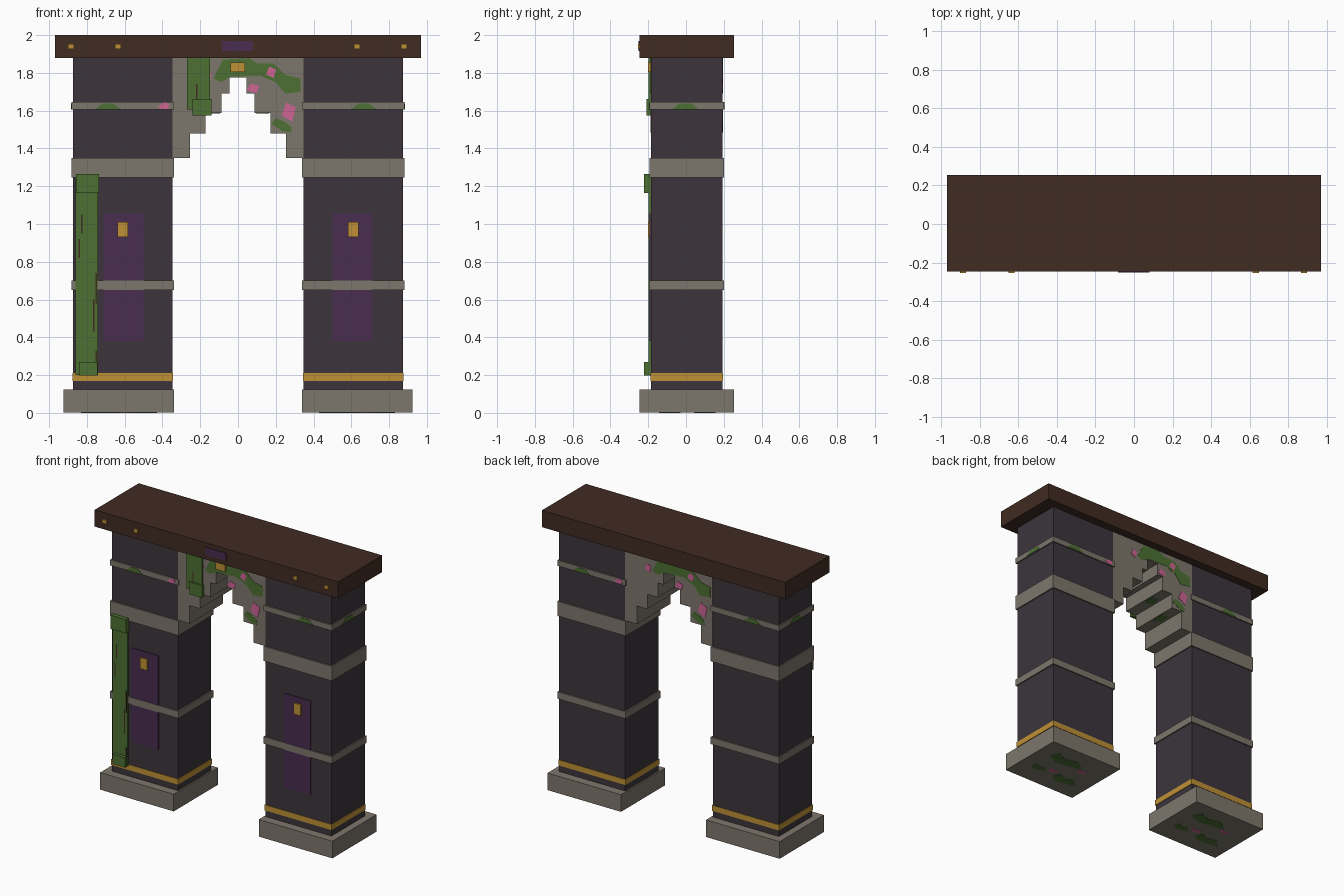
import bpy, bmesh
from math import pi
from mathutils import Matrix, Vector

if "Cube" in bpy.data.objects:
    bpy.data.objects.remove(bpy.data.objects["Cube"])

MID = 0.004      # depth centre of the structure
HALF = 0.189     # half depth of the pillars
FRONT = MID - HALF


def material(name, r, g, b):
    m = bpy.data.materials.new(name)
    m.use_nodes = True
    m.diffuse_color = (r, g, b, 1)
    m.node_tree.nodes["Principled BSDF"].inputs["Base Color"].default_value = (r, g, b, 1)
    return m


CHARCOAL = material("charcoal brick", 0.045, 0.036, 0.045)
STONE = material("grey stone", 0.207, 0.184, 0.15)
WOOD = material("dark wood", 0.052, 0.025, 0.016)
PURPLE = material("purple cloth", 0.066, 0.026, 0.078)
GOLD = material("gold", 0.52, 0.28, 0.035)
GREEN = material("leaf green", 0.072, 0.16, 0.032)
PINK = material("blossom pink", 0.62, 0.127, 0.30)


def finish(name, bm, mat):
    bmesh.ops.recalc_face_normals(bm, faces=bm.faces)
    mesh = bpy.data.meshes.new(name)
    bm.to_mesh(mesh)
    bm.free()
    mesh.materials.append(mat)
    obj = bpy.data.objects.new(name, mesh)
    bpy.context.collection.objects.link(obj)
    return obj


def box(name, mat, x, y, z):
    """Box from (low, high) pairs along each axis."""
    bm = bmesh.new()
    bmesh.ops.create_cube(bm, size=1)
    for v in bm.verts:
        v.co = [(a + b) / 2 + c * (b - a) for (a, b), c in zip((x, y, z), v.co)]
    return finish(name, bm, mat)


def prism(name, mat, outline, near, far, matrix=Matrix()):
    """Extrude an x-z outline from depth near to depth far."""
    bm = bmesh.new()
    face = bm.faces.new([bm.verts.new((u, near, v)) for u, v in outline])
    ext = bmesh.ops.extrude_face_region(bm, geom=[face])
    verts = [g for g in ext["geom"] if isinstance(g, bmesh.types.BMVert)]
    bmesh.ops.translate(bm, vec=(0, far - near, 0), verts=verts)
    bmesh.ops.transform(bm, matrix=matrix, verts=bm.verts)
    return finish(name, bm, mat)


def turn(angle):
    centre = Vector((0, MID, 0))
    return Matrix.Translation(centre) @ Matrix.Rotation(angle, 4, "Z") @ Matrix.Translation(-centre)


def both_sides(name, mat, outline, depth, start=0.0):
    """Thin patch on one face, repeated on the opposite face."""
    for i, label in enumerate(("first", "second")):
        prism(f"{name}_{label}", mat, outline, MID - depth - 0.003, MID - depth + 0.002,
              turn(start + i * pi))


def depth(grow):
    return (FRONT - grow, MID + HALF + grow)


# Pillars with plinths, bands and hanging banners
for side, s in (("left", 1), ("right", -1)):
    def span(a, b):
        return tuple(sorted((s * a, s * b)))

    box(f"{side}_plinth", STONE, span(0.338, 0.923), depth(0.062), (0.002, 0.125))
    box(f"{side}_pillar", CHARCOAL, span(0.348, 0.873), depth(0), (0.125, 1.88))
    box(f"{side}_gold_band", GOLD, span(0.344, 0.877), depth(0.004), (0.17, 0.21))
    for label, low, high in (("lower", 0.65, 0.7), ("middle", 1.245, 1.35), ("upper", 1.605, 1.645)):
        box(f"{side}_{label}_band", STONE, span(0.338, 0.882), depth(0.009), (low, high))
    box(f"{side}_banner", PURPLE, span(0.5, 0.712), (FRONT - 0.007, FRONT), (0.38, 1.055))
    box(f"{side}_banner_plate", GOLD, span(0.582, 0.638), (FRONT - 0.015, FRONT), (0.93, 1.01))

# Lintel with studs and name plate
box("lintel", WOOD, (-0.968, 0.968), (-0.245, 0.255), (1.88, 2))
for x in (-0.885, -0.635, 0.63, 0.88):
    box("lintel_stud", GOLD, (x - 0.016, x + 0.016), (-0.255, -0.24), (1.927, 1.953))
box("lintel_plate", PURPLE, (-0.084, 0.08), (-0.251, -0.24), (1.915, 1.97))

# Stepped arch
steps = [(0.348, 1.35), (0.255, 1.48), (0.172, 1.587), (0.087, 1.69), (0.044, 1.775)]
half = []
for (x, z), (nx, _) in zip(steps, steps[1:] + [(0, 0)]):
    half += [(x, z)] + ([(nx, z)] if nx else [])
outline = half + [(-x, z) for x, z in reversed(half)] + [(-0.348, 1.88), (0.348, 1.88)]
prism("stepped_arch", STONE, outline, FRONT - 0.001, MID + HALF + 0.001)
box("keystone_plate", GOLD, (-0.04, 0.037), (FRONT - 0.016, FRONT), (1.805, 1.855))

# Climbing vines on the front
box("tall_vine", GREEN, (-0.86, -0.74), (FRONT - 0.013, FRONT), (0.2, 1.26))
box("tall_vine_top", GREEN, (-0.858, -0.736), (FRONT - 0.037, FRONT), (1.165, 1.265))
box("tall_vine_foot", GREEN, (-0.842, -0.745), (FRONT - 0.037, FRONT), (0.198, 0.27))
box("short_vine", GREEN, (-0.27, -0.147), (FRONT - 0.013, FRONT), (1.605, 1.88))
box("short_vine_foot", GREEN, (-0.24, -0.14), (FRONT - 0.025, FRONT), (1.575, 1.663))
for x, low, high in ((-0.826, 0.95, 1.05), (-0.84, 0.82, 0.92), (-0.763, 0.43, 0.6),
                     (-0.75, 0.58, 0.74), (-0.75, 0.26, 0.33), (-0.218, 1.66, 1.74)):
    box("vine_stem", WOOD, (x - 0.004, x + 0.004), (FRONT - 0.0145, FRONT - 0.01), (low, high))

# Moss and blossoms on the arch
both_sides("arch_moss", GREEN, [
    (-0.13, 1.77), (-0.08, 1.87), (0.06, 1.878), (0.1, 1.85), (0.19, 1.85), (0.25, 1.79),
    (0.33, 1.77), (0.33, 1.7), (0.25, 1.69), (0.2, 1.75), (0.12, 1.785), (-0.04, 1.78),
    (-0.09, 1.75)], HALF)
both_sides("arch_low_moss", GREEN, [
    (0.175, 1.53), (0.2, 1.56), (0.25, 1.54), (0.285, 1.51), (0.28, 1.485), (0.24, 1.49)], HALF)


def blossom(x, z, w, h):
    pts = [(x - w, z - h / 3), (x - w / 3, z + h), (x + w, z + h / 2), (x + w / 2, z - h)]
    both_sides("arch_blossom", PINK, pts, HALF + 0.001)


for spot in ((0.175, 1.803, 0.027, 0.03), (0.08, 1.718, 0.035, 0.025),
             (0.268, 1.592, 0.038, 0.05), (-0.165, 1.78, 0.025, 0.03)):
    blossom(*spot)

# Moss on the upper bands
BAND = HALF + 0.009
for x in (-0.69, 0.665):
    both_sides("band_moss", GREEN, [
        (x - 0.065, 1.607), (x - 0.03, 1.637), (x + 0.03, 1.637), (x + 0.07, 1.607)], BAND)
both_sides("band_blossom", PINK, [
    (-0.425, 1.62), (-0.39, 1.645), (-0.365, 1.635), (-0.37, 1.607), (-0.4, 1.607)], BAND)
both_sides("band_side_moss", GREEN, [
    (-0.08, 1.607), (-0.04, 1.637), (0.03, 1.637), (0.06, 1.607)], 0.882, pi / 2)

# Moss and petals under the plinths and the arch steps
PATCH = [(-1, -0.2), (-0.5, 0.6), (0.2, 0.3), (0.8, 0.7), (1, -0.1), (0.4, -0.6), (-0.3, -0.4)]


def underside(name, mat, x, y, z, w, d):
    bottom = Matrix(((1, 0, 0, x), (0, 0, 1, y), (0, 1, 0, z), (0, 0, 0, 1)))
    prism(name, mat, [(u * w, v * d) for u, v in PATCH], 0, 0.004, bottom)


for x in (-0.63, 0.63):
    underside("plinth_moss", GREEN, x + 0.05, 0.1, 0, 0.14, 0.08)
    underside("plinth_moss", GREEN, x - 0.1, -0.1, 0, 0.1, 0.07)
    underside("plinth_moss", GREEN, x + 0.14, -0.08, 0, 0.06, 0.05)
    underside("plinth_petals", PINK, x - 0.12, 0.06, 0, 0.04, 0.03)
    underside("plinth_petals", PINK, x + 0.04, -0.05, 0, 0.04, 0.03)
for x, z in ((0.21, 1.48), (0.13, 1.587)):
    for s in (-1, 1):
        underside("step_moss", GREEN, s * x, 0.03, z - 0.002, 0.035, 0.09)
